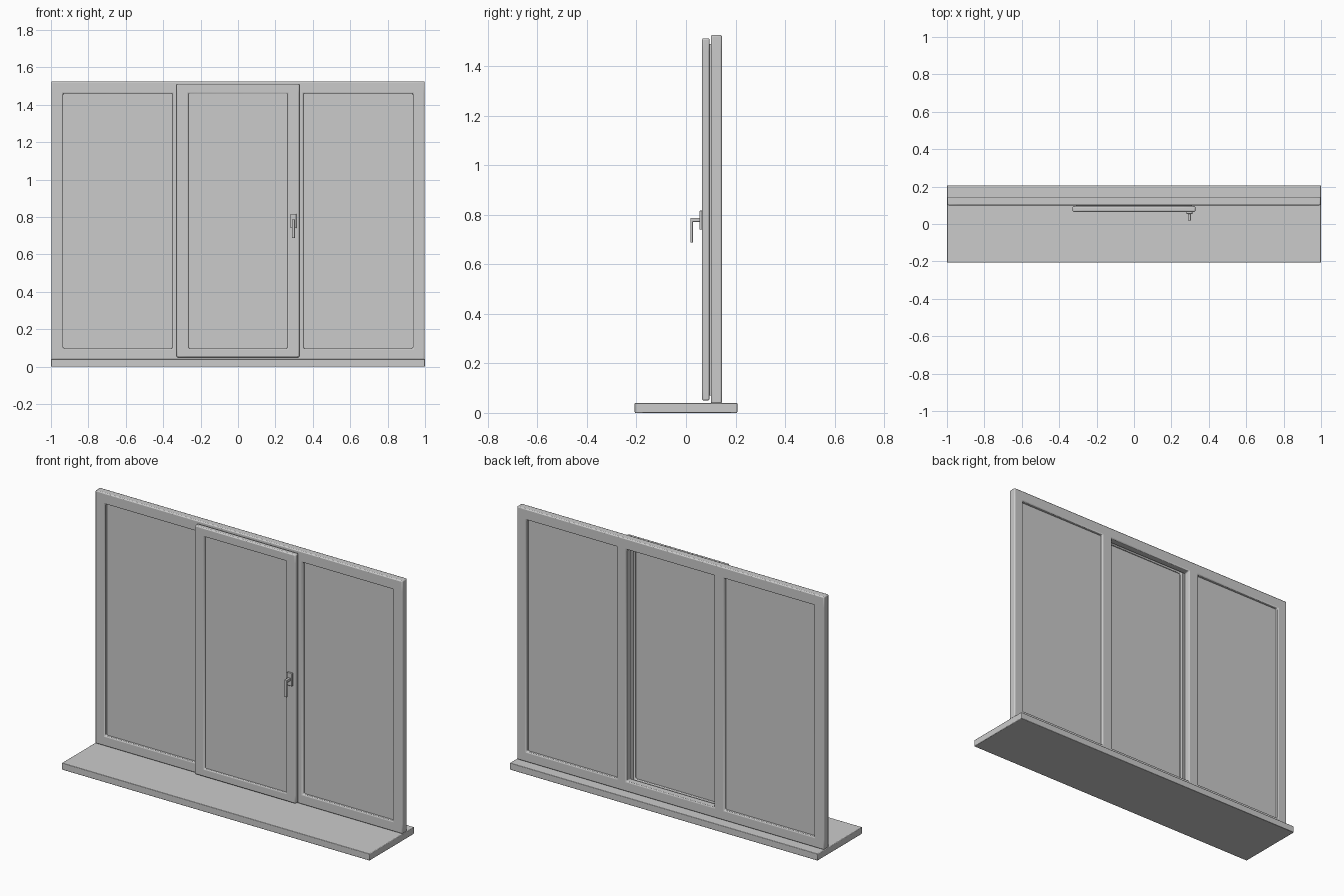
import bpy, bmesh
from mathutils import Vector

cube = bpy.data.objects.get("Cube")
if cube:
    bpy.data.objects.remove(cube, do_unlink=True)


def material(name, value):
    mat = bpy.data.materials.new(name)
    mat.use_nodes = True
    color = (value, value, value, 1)
    mat.diffuse_color = color
    mat.node_tree.nodes["Principled BSDF"].inputs["Base Color"].default_value = color
    return mat


GREY = material("light_grey", 0.6)


def finish(name, bm, bevel=0, segments=2):
    bmesh.ops.recalc_face_normals(bm, faces=bm.faces)
    mesh = bpy.data.meshes.new(name)
    bm.to_mesh(mesh)
    bm.free()
    mesh.materials.append(GREY)
    obj = bpy.data.objects.new(name, mesh)
    bpy.context.collection.objects.link(obj)
    if bevel:
        mod = obj.modifiers.new("Bevel", "BEVEL")
        mod.width = bevel
        mod.segments = segments
        mod.limit_method = "ANGLE"
        bpy.ops.object.select_all(action="DESELECT")
        obj.select_set(True)
        bpy.context.view_layer.objects.active = obj
        bpy.ops.object.shade_smooth_by_angle()
    return obj


def box(name, x, y, z, bevel=0):
    """Box from (min, max) ranges."""
    bm = bmesh.new()
    bmesh.ops.create_cube(bm, size=1)
    for v in bm.verts:
        v.co = [lo + (c + 0.5) * (hi - lo) for c, (lo, hi) in zip(v.co, (x, y, z))]
    return finish(name, bm, bevel)


def pierced_panel(name, xs, zs, y, bevel):
    """Panel on a grid of lines; every second inner column is an opening."""
    bm = bmesh.new()
    grid = [[bm.verts.new((x, y[0], z)) for z in zs] for x in xs]
    for i in range(len(xs) - 1):
        for j in range(len(zs) - 1):
            if i % 2 and j % 2:
                continue
            bm.faces.new((grid[i][j], grid[i + 1][j], grid[i + 1][j + 1], grid[i][j + 1]))
    out = bmesh.ops.extrude_face_region(bm, geom=bm.faces[:], use_keep_orig=True)
    moved = [g for g in out["geom"] if isinstance(g, bmesh.types.BMVert)]
    bmesh.ops.translate(bm, verts=moved, vec=Vector((0, y[1] - y[0], 0)))
    return finish(name, bm, bevel)


# Sill board
box("sill", (-1, 1), (-0.207, 0.207), (0, 0.04), 0.003)

# Fixed outer frame with three openings
half = [0.285, 0.35, 0.935, 0.998]
xs = [-x for x in reversed(half)] + half
pierced_panel("outer_frame", xs, [0.038, 0.098, 1.46, 1.525], (0.1, 0.145), 0.006)

# Opening sash in front of the middle bay
pierced_panel("sash_frame", [-0.328, -0.265, 0.265, 0.328],
              [0.05, 0.098, 1.46, 1.512], (0.065, 0.095), 0.006)
# Seal between sash and frame
pierced_panel("sash_seal", [-0.31, -0.275, 0.275, 0.31],
              [0.07, 0.09, 1.47, 1.49], (0.094, 0.101), 0)

# Panes
for side, name in ((-1, "right_pane"), (1, "left_pane")):
    box(name, sorted((side * 0.345, side * 0.94)), (0.117, 0.127), (0.09, 1.465))
box("middle_pane", (-0.27, 0.27), (0.076, 0.084), (0.09, 1.465))

# Handle
box("handle_plate", (0.28, 0.312), (0.054, 0.066), (0.74, 0.816), 0.002)
box("handle_stem", (0.288, 0.304), (0.02, 0.056), (0.771, 0.787), 0.002)
box("handle_lever", (0.288, 0.304), (0.018, 0.028), (0.687, 0.787), 0.002)
